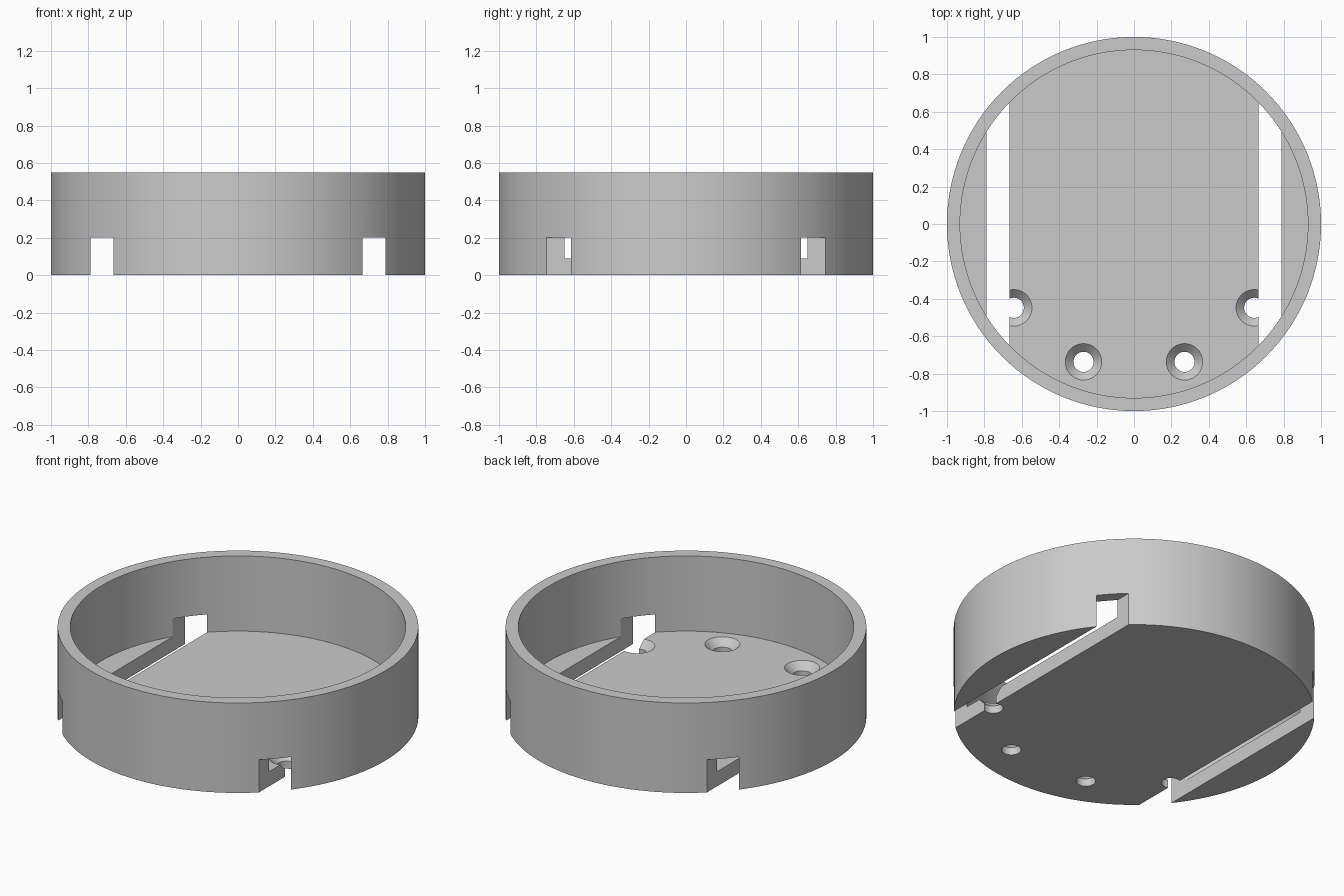
import bpy
import bmesh
from math import radians, tau, cos, sin

if "Cube" in bpy.data.objects:
    bpy.data.objects.remove(bpy.data.objects["Cube"])

HEIGHT, OUTER, INNER, FLOOR = 0.55, 1.0, 0.93, 0.09
HOLE, SINK = 0.054, 0.0975

grey = bpy.data.materials.new("plain grey")
grey.use_nodes = True
colour = (0.6, 0.6, 0.6, 1)
grey.diffuse_color = colour
grey.node_tree.nodes["Principled BSDF"].inputs["Base Color"].default_value = colour


def lathe(name, profile, sides, at=(0, 0, 0)):
    """Turn an (r, z) profile about z; points with r = 0 become poles."""
    bm = bmesh.new()
    rings = []
    for r, z in profile:
        count = sides if r > 0 else 1
        rings.append([bm.verts.new((r * cos(tau * i / sides), r * sin(tau * i / sides), z))
                      for i in range(count)])
    for a, b in zip(rings, rings[1:]):
        for i in range(sides):
            j = (i + 1) % sides
            quad = [a[i % len(a)], a[j % len(a)], b[j % len(b)], b[i % len(b)]]
            bm.faces.new(list(dict.fromkeys(quad)))
    return finish(name, bm, at)


def box(name, x0, x1, y, z0, z1):
    bm = bmesh.new()
    bmesh.ops.create_cube(bm, size=1)
    bmesh.ops.scale(bm, vec=(x1 - x0, 2 * y, z1 - z0), verts=bm.verts)
    return finish(name, bm, ((x0 + x1) / 2, 0, (z0 + z1) / 2))


def finish(name, bm, at):
    bmesh.ops.recalc_face_normals(bm, faces=bm.faces)
    mesh = bpy.data.meshes.new(name)
    bm.to_mesh(mesh)
    bm.free()
    mesh.materials.append(grey)
    obj = bpy.data.objects.new(name, mesh)
    obj.location = at
    bpy.context.collection.objects.link(obj)
    return obj


# Round open tray: outer wall, rim, inner wall and floor
tray = lathe("round_tray", [(0, 0), (OUTER, 0), (OUTER, HEIGHT), (INNER, HEIGHT),
                            (INNER, FLOOR), (0, FLOOR)], 128)

# Cutters: strap slots through floor and wall, countersunk screw holes
cutters = []
sink_profile = [(0, -0.1), (HOLE, -0.1), (HOLE, FLOOR - SINK + HOLE),
                (SINK, FLOOR), (SINK, FLOOR + 0.02), (0, FLOOR + 0.02)]
for side, label in ((-1, "right"), (1, "left")):
    x0, x1 = sorted((side * 0.665, side * 0.788))
    cutters.append(box(f"{label}_slot_cutter", x0, x1, 1.2, -0.1, 0.2))
    for place, x, y in (("front", 0.27, -0.737), ("side", 0.643, -0.448)):
        cutters.append(lathe(f"{label}_{place}_hole_cutter", sink_profile, 40,
                             (side * x, y, 0)))

bpy.ops.object.select_all(action="DESELECT")
bpy.context.view_layer.objects.active = tray
tray.select_set(True)
for cutter in cutters:
    cutter.hide_render = True
    cut = tray.modifiers.new(cutter.name, "BOOLEAN")
    cut.operation = "DIFFERENCE"
    cut.solver = "EXACT"
    cut.object = cutter
    bpy.ops.object.modifier_apply(modifier=cut.name)
    bpy.data.objects.remove(cutter)

# Smooth curved walls, crisp edges
bpy.ops.object.shade_smooth_by_angle(angle=radians(30))
